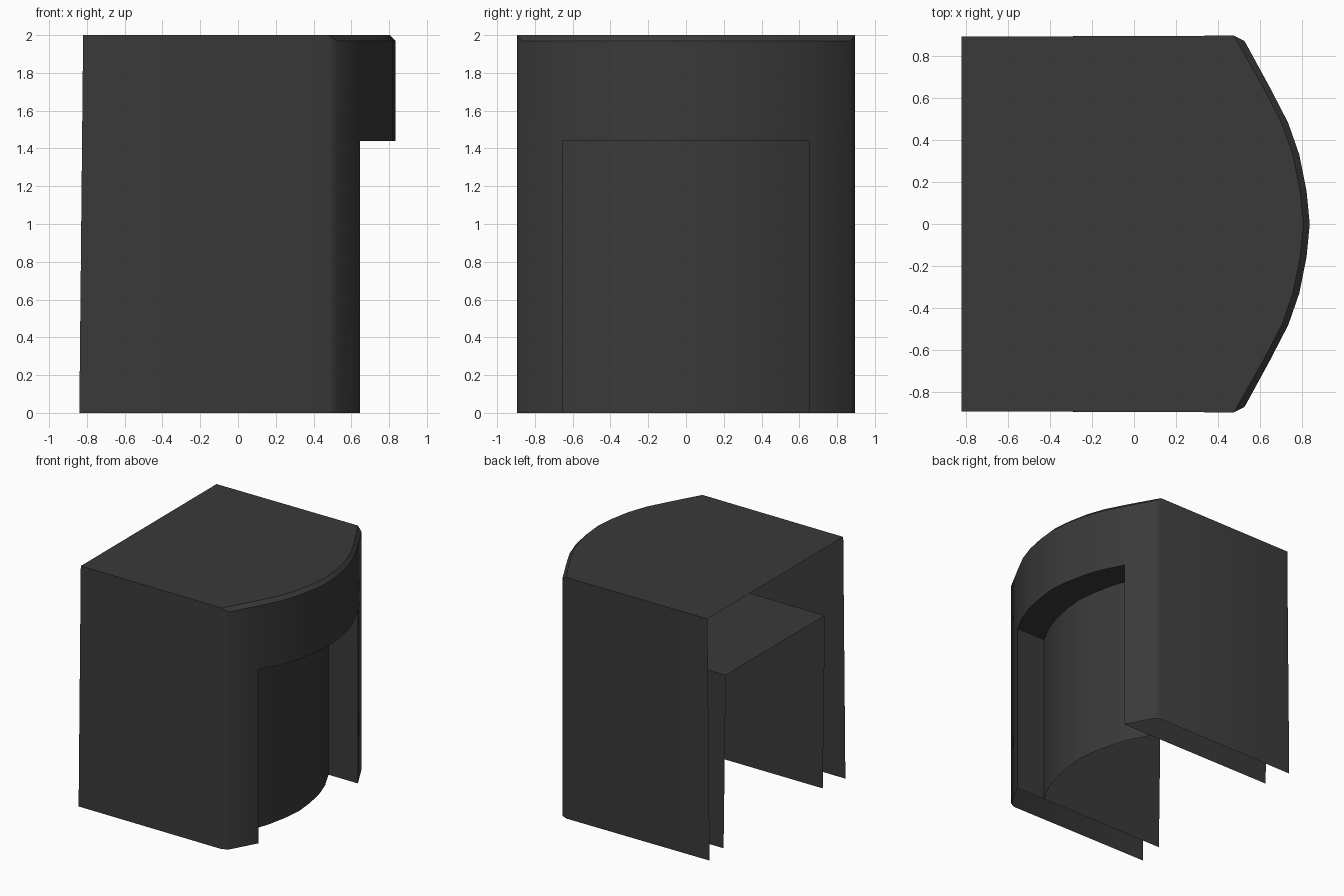
import bpy, math

cube = bpy.data.objects.get("Cube")
if cube:
    bpy.data.objects.remove(cube, do_unlink=True)

HEIGHT, BEVEL_Z, DOOR_Z = 2.0, 1.97, 1.44
BACK_TOP, BACK_LOW, INNER_LOW = -0.82, -0.84, -0.80
RECESS = 0.27

charcoal = bpy.data.materials.new("charcoal")
charcoal.use_nodes = True
tone = (0.042, 0.042, 0.042, 1)
charcoal.diffuse_color = tone
charcoal.node_tree.nodes["Principled BSDF"].inputs["Base Color"].default_value = tone

# Half of the bowed front from the centre outwards, mirrored across y
half = [(0.835, 0), (0.82, 0.155), (0.785, 0.33), (0.733, 0.48),
        (0.645, 0.65), (0.525, 0.87), (0.475, 0.895)]
bow = [(x, -y) for x, y in reversed(half[1:])] + half
door = [p for p in bow if abs(p[1]) <= 0.65]


def sheet(name, verts, faces):
    """Make one open surface with smooth curves and sharp corners."""
    mesh = bpy.data.meshes.new(name)
    mesh.from_pydata(verts, [], faces)
    mesh.materials.append(charcoal)
    obj = bpy.data.objects.new(name, mesh)
    bpy.context.collection.objects.link(obj)
    bpy.ops.object.select_all(action='DESELECT')
    obj.select_set(True)
    bpy.context.view_layer.objects.active = obj
    bpy.ops.object.mode_set(mode='EDIT')
    bpy.ops.mesh.select_all(action='SELECT')
    bpy.ops.mesh.remove_doubles(threshold=0.001)
    bpy.ops.object.mode_set(mode='OBJECT')
    bpy.ops.object.shade_smooth_by_angle(angle=math.radians(40))
    return obj


# Outer shell: bowed front with doorway, bevelled top edge, side walls, roof
n = len(bow)
rim = [bow[0]] + [(x - 0.03, y * 0.995) for x, y in bow[1:-1]] + [bow[-1]]
rim[1], rim[-2] = bow[0], bow[-1]
verts = [(x, y, z) for z in (0, DOOR_Z, BEVEL_Z) for x, y in bow]
verts += [(x, y, HEIGHT) for x, y in rim]
faces = []
for row in range(3):
    for i in range(n - 1):
        in_door = abs(bow[i][1] + bow[i + 1][1]) / 2 < 0.65
        if row == 0 and in_door:
            continue
        a = row * n + i
        if row == 2 and i in (0, n - 2):
            # The bevel closes to a point at each corner
            faces.append((a, a + 1, a + n) if i == 0 else (a, a + 1, a + n + 1))
        else:
            faces.append((a, a + 1, a + n + 1, a + n))
base = len(verts)
for side in (-1, 1):
    verts += [(BACK_LOW, side * 0.89, 0), (BACK_TOP, side * 0.89, HEIGHT)]
right_wall = [base, 0, n, 2 * n, 3 * n, base + 1]
left_wall = [base + 2, base + 3, 4 * n - 1, 3 * n - 1, 2 * n - 1, n - 1]
roof = [base + 1] + [3 * n] + list(range(3 * n + 2, 4 * n - 2)) + [4 * n - 1, base + 3]
faces += [right_wall, left_wall, roof]
sheet("outer_shell", verts, faces)

# Inner channel: ceiling and two walls running from the doorway to the back
m = len(door)
verts = [(x, y, DOOR_Z) for x, y in door]
verts += [(BACK_TOP, -0.65, DOOR_Z), (BACK_TOP, 0.65, DOOR_Z)]
faces = [list(range(m)) + [m + 1, m]]
for side, front, back in ((-1, 0, m), (1, m - 1, m + 1)):
    k = len(verts)
    verts += [(door[front][0], side * 0.65, 0), (INNER_LOW, side * 0.65, 0)]
    quad = [front, k, k + 1, back]
    faces.append(quad if side < 0 else quad[::-1])
sheet("inner_channel", verts, faces)

# Recessed panel following the bow of the front
verts = [(x - RECESS, y, z) for z in (0, DOOR_Z) for x, y in door]
faces = [(i, i + 1, m + i + 1, m + i) for i in range(m - 1)]
sheet("recessed_panel", verts, faces)
